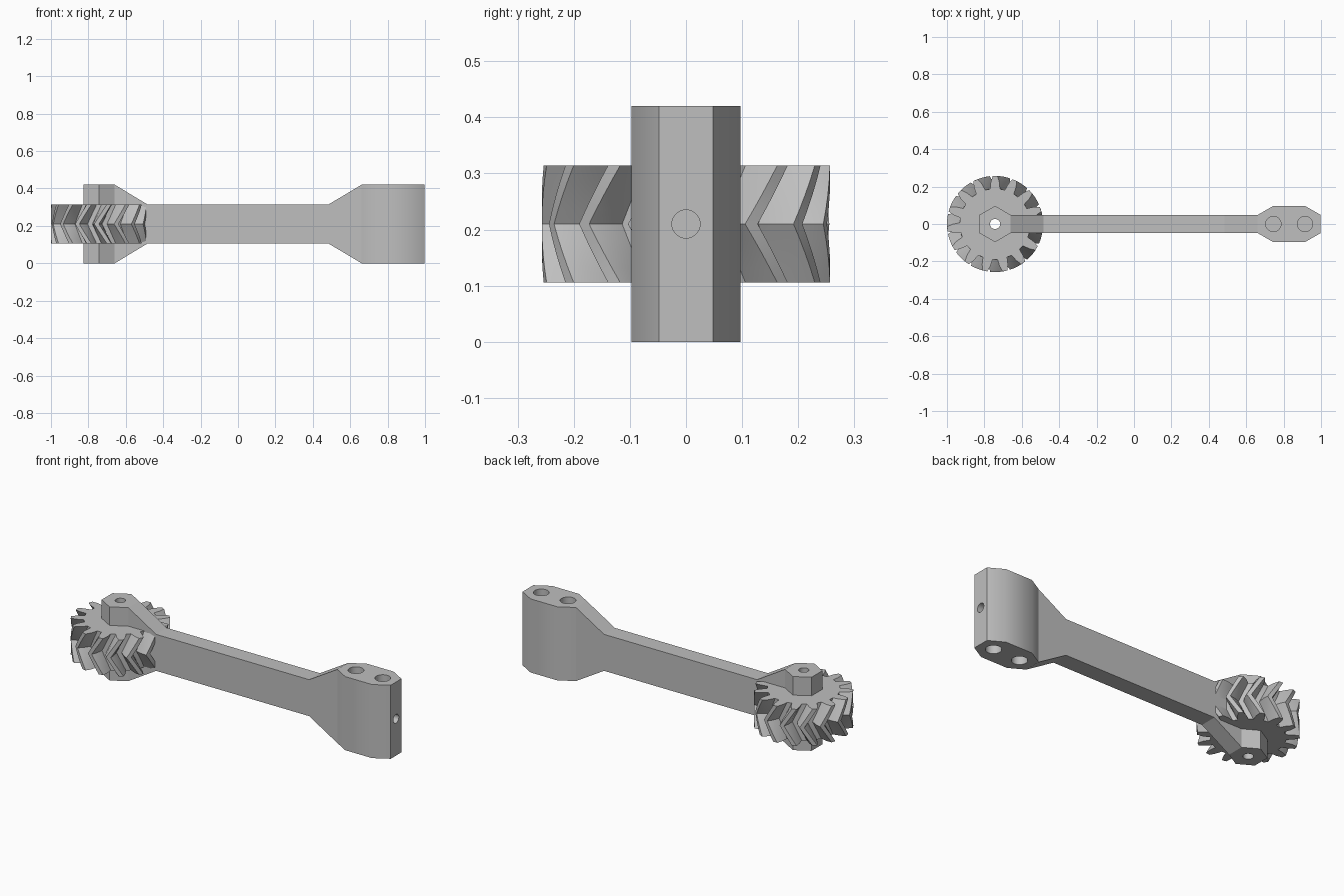
import bpy, bmesh
from math import sin, cos, radians, pi

if "Cube" in bpy.data.objects:
    bpy.data.objects.remove(bpy.data.objects["Cube"])

HEX_R = 0.097                       # hexagon corner radius
FLAT = HEX_R * cos(pi / 6)          # hexagon centre to flat
HUB_X, HOLE_A, HOLE_B = -0.743, 0.745, 0.914
LOW, MID, HIGH, TOP = 0.106, 0.21, 0.314, 0.42

grey = bpy.data.materials.new("plain grey")
grey.use_nodes = True
grey.diffuse_color = (0.52, 0.52, 0.52, 1)
grey.node_tree.nodes["Principled BSDF"].inputs["Base Color"].default_value = (0.52, 0.52, 0.52, 1)


def loft(name, rings):
    """Solid through stacked rings of equal point count."""
    bm = bmesh.new()
    loops = [[bm.verts.new(p) for p in ring] for ring in rings]
    n = len(loops[0])
    bm.faces.new(loops[0])
    bm.faces.new(loops[-1])
    for a, b in zip(loops, loops[1:]):
        for i in range(n):
            j = (i + 1) % n
            bm.faces.new((a[i], a[j], b[j], b[i]))
    bmesh.ops.recalc_face_normals(bm, faces=bm.faces[:])
    mesh = bpy.data.meshes.new(name)
    bm.to_mesh(mesh)
    bm.free()
    obj = bpy.data.objects.new(name, mesh)
    obj.data.materials.append(grey)
    bpy.context.collection.objects.link(obj)
    return obj


def prism(name, outline, z0, z1):
    return loft(name, [[(x, y, z) for x, y in outline] for z in (z0, z1)])


def circle(cx, cy, r, n=32):
    return [(cx + r * cos(2 * pi * i / n), cy + r * sin(2 * pi * i / n)) for i in range(n)]


def activate(obj):
    bpy.ops.object.select_all(action='DESELECT')
    obj.select_set(True)
    bpy.context.view_layer.objects.active = obj


def drill(obj, *cutters):
    for cutter in cutters:
        mod = obj.modifiers.new("drill", 'BOOLEAN')
        mod.operation = 'DIFFERENCE'
        mod.solver = 'EXACT'
        mod.object = cutter
        activate(obj)
        bpy.ops.object.modifier_apply(modifier=mod.name)
        bpy.data.objects.remove(cutter)


def hex_point(cx, k):
    a = pi / 6 + k * pi / 3
    return cx + HEX_R * cos(a), HEX_R * sin(a)


def bore():
    return prism("bore_cutter", circle(HUB_X, 0, 0.027), -0.1, 0.6)


# Hexagonal hub through the gear
hub = prism("hub", [hex_point(HUB_X, k) for k in range(6)], 0, TOP)
drill(hub, bore())

# Herringbone gear: tooth outline twisted one way, then back
TEETH, TWIST, STEPS = 15, 15, 4
PITCH = 360 / TEETH
tooth = [(0.189, -8), (0.227, -5.7), (0.257, -2.8), (0.257, 2.8), (0.227, 5.7), (0.189, 8)]
rings = []
for s in range(-STEPS, STEPS + 1):
    turn = -TWIST * (1 - abs(s) / STEPS)
    ring = []
    for t in range(TEETH):
        for r, deg in tooth:
            a = radians(deg + 90 + t * PITCH + turn)
            ring.append((HUB_X + r * cos(a), r * sin(a), MID + (HIGH - MID) * s / STEPS))
    rings.append(ring)
gear = loft("herringbone_gear", rings)
drill(gear, bore())

# Arm with flared ends
END, WAIST = HUB_X + FLAT, 0.483
right_end = HOLE_A - FLAT
profile = [(END, 0), (-WAIST, LOW), (WAIST, LOW), (right_end, 0),
           (right_end, TOP), (WAIST, HIGH), (-WAIST, HIGH), (END, TOP)]
arm = loft("arm", [[(x, y, z) for x, z in profile] for y in (-HEX_R / 2, HEX_R / 2)])

# End block: two hexagons joined, with blind holes above, below and in the end
outline = [hex_point(HOLE_B, k) for k in (4, 5, 0, 1)] + [hex_point(HOLE_A, k) for k in (1, 2, 3, 4)]
block = prism("end_block", outline, 0, TOP)
DEPTH = 0.13
for hole_x in (HOLE_A, HOLE_B):
    drill(block,
          prism("top_cutter", circle(hole_x, 0, 0.041), TOP - DEPTH, TOP + 0.1),
          prism("bottom_cutter", circle(hole_x, 0, 0.041), -0.1, DEPTH))
end_hole = loft("end_cutter", [[(x, y, z) for y, z in circle(0, MID, 0.025)] for x in (0.88, 1.1)])
drill(block, end_hole)

# Soft shading across shallow angles only
for obj in (hub, gear, arm, block):
    activate(obj)
    bpy.ops.object.shade_smooth_by_angle(angle=radians(30.4))
